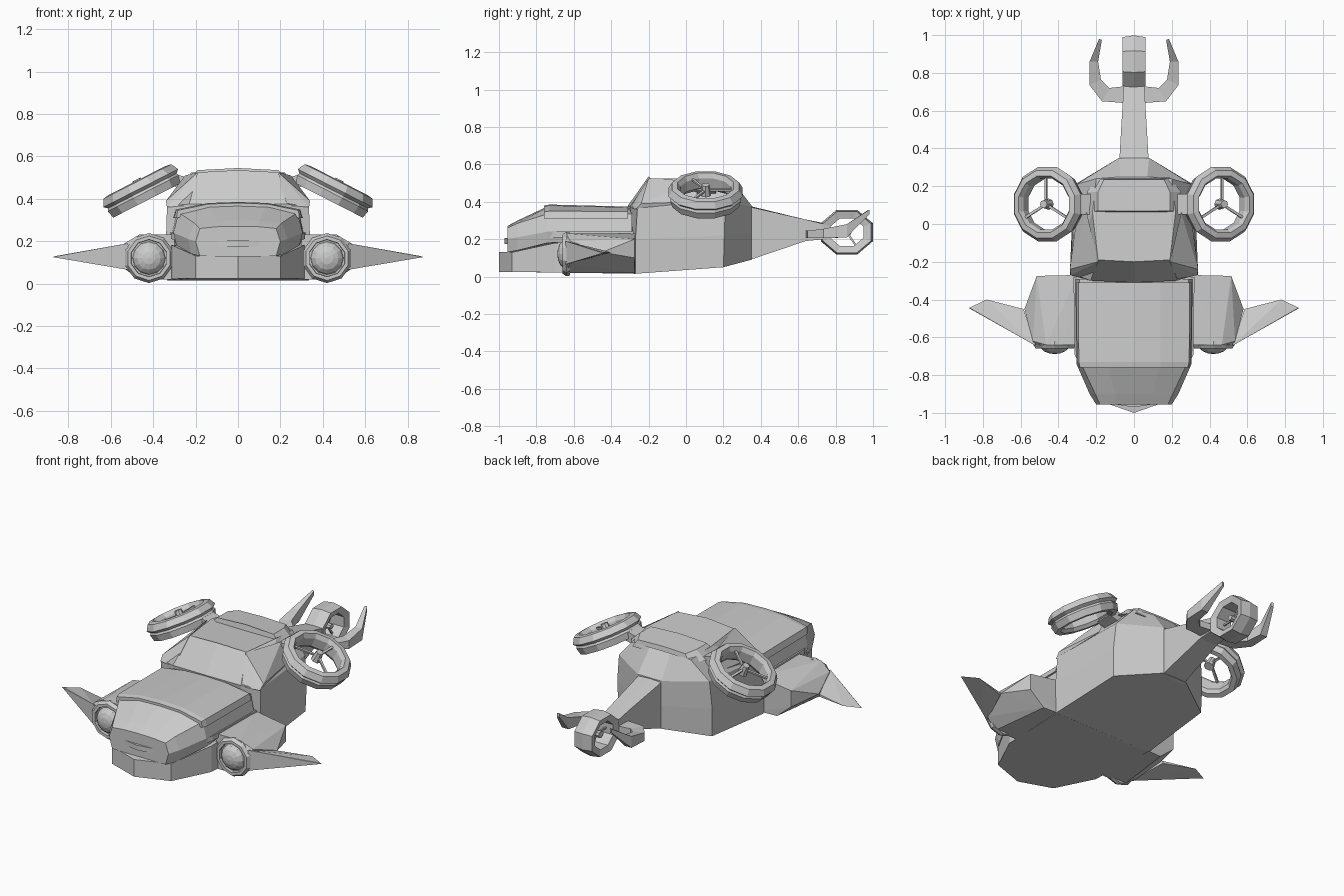
import bpy, bmesh, math
from mathutils import Matrix, Vector

if "Cube" in bpy.data.objects:
    bpy.data.objects.remove(bpy.data.objects["Cube"])


def finish(name, bm, mirror=False):
    bmesh.ops.recalc_face_normals(bm, faces=bm.faces)
    me = bpy.data.meshes.new(name)
    bm.to_mesh(me)
    bm.free()
    ob = bpy.data.objects.new(name, me)
    bpy.context.collection.objects.link(ob)
    if mirror:
        ob.modifiers.new("mirror", 'MIRROR')
    return ob


def loft(name, rings, sym=True, mirror=False, closed=False):
    """Skin rings of points; sym rings are right halves starting and ending at x=0."""
    bm = bmesh.new()
    if sym:
        rings = [r + [(-x, y, z) for x, y, z in reversed(r) if x > 0] for r in rings]
    vs = [[bm.verts.new(p) for p in r] for r in rings]
    n = len(vs[0])
    pairs = list(zip(vs, vs[1:])) + ([(vs[-1], vs[0])] if closed else [])
    for a, b in pairs:
        for i in range(n):
            j = (i + 1) % n
            bm.faces.new((a[i], a[j], b[j], b[i]))
    if not closed:
        bm.faces.new(vs[0])
        bm.faces.new(vs[-1])
    return finish(name, bm, mirror)


def along_y(y, half):
    return [(x, y, z) for x, z in half]


def hull(name, pts, mirror=True):
    bm = bmesh.new()
    for p in pts:
        bm.verts.new(p)
    res = bmesh.ops.convex_hull(bm, input=bm.verts)
    junk = {v for v in res["geom_interior"] if isinstance(v, bmesh.types.BMVert)}
    bmesh.ops.delete(bm, geom=list(junk), context='VERTS')
    return finish(name, bm, mirror)


def ring(name, profile, n, mat, mirror=True):
    """Revolve a closed (radius, height) profile about local z."""
    rings = []
    for i in range(n):
        a = 2 * math.pi * (i + .5) / n
        rings.append([tuple(mat @ Vector((r * math.cos(a), r * math.sin(a), h))) for r, h in profile])
    return loft(name, rings, sym=False, mirror=mirror, closed=True)


def hub_and_blades(name, mat, reach, hub_r, hub_h, mirror=True, start=90):
    bm = bmesh.new()
    bmesh.ops.create_cone(bm, cap_ends=True, segments=8, radius1=hub_r, radius2=hub_r * .7,
                          depth=hub_h, matrix=mat)
    for k in range(3):
        m = mat @ Matrix.Rotation(math.radians(start + 120 * k), 4, 'Z') @ \
            Matrix.Translation((reach / 2, 0, 0)) @ Matrix.Diagonal((reach, hub_r * .45, hub_r * .35, 1))
        bmesh.ops.create_cube(bm, size=1, matrix=m)
    return finish(name, bm, mirror)


# Lower nose hull
loft("lower_nose_hull", [
    [(0, -1, .025), (.2, -.93, .025), (.31, -.7, .022), (.33, -.27, .015), (0, -.27, .015)],
    [(0, -1, .13), (.2, -.93, .13), (.31, -.7, .18), (.33, -.27, .2), (0, -.27, .2)]])

# Cockpit canopy, its roof plate and sill
loft("cockpit_canopy", [
    along_y(-.955, [(0, .13), (.18, .13), (.2, .2), (.18, .26), (.1, .268), (0, .27)]),
    along_y(-.9, [(0, .13), (.22, .14), (.235, .21), (.205, .285), (.1, .295), (0, .3)]),
    along_y(-.74, [(0, .17), (.29, .18), (.305, .24), (.28, .335), (.14, .37), (0, .375)]),
    along_y(-.29, [(0, .18), (.3, .2), (.31, .24), (.29, .335), (.14, .36), (0, .365)])])
loft("canopy_roof_plate", [
    along_y(-.76, [(0, .33), (.29, .31), (.285, .345), (.14, .375), (0, .38)]),
    along_y(-.73, [(0, .33), (.302, .31), (.292, .35), (.14, .38), (0, .385)]),
    along_y(-.31, [(0, .33), (.306, .31), (.295, .348), (.14, .37), (0, .374)])])
loft("canopy_sill", [
    [(0, -.97, z), (.195, -.94, z), (.315, -.69, z + .035), (.32, -.28, z + .035), (0, -.28, z + .035)]
    for z in (.175, .205)])

# Main cabin body
loft("main_body", [
    [(0, -.28, .015), (.23, -.28, .015), (.335, -.27, .015), (.315, .2, .05), (.08, .35, .09), (0, .35, .09)],
    [(0, -.28, .2), (.23, -.28, .2), (.34, -.27, .2), (.32, .205, .22), (.08, .35, .23), (0, .35, .23)],
    [(0, -.31, .38), (.23, -.3, .375), (.335, -.26, .365), (.305, .21, .385), (.08, .35, .38), (0, .35, .38)],
    [(0, -.2, .535), (.19, -.19, .525), (.22, .06, .525), (.2, .24, .5), (.07, .25, .51), (0, .25, .51)]])
loft("roof_engine_deck", [
    [(0, .06, .5), (.25, .06, .48), (.25, .17, .48), (.19, .245, .48), (0, .245, .48)],
    [(0, .07, .545), (.19, .07, .535), (.19, .17, .535), (.16, .235, .525), (0, .235, .53)]])
hull("window_pillar", [(.22, -.3, .37), (.335, -.27, .36), (.3, .06, .4), (.34, -.24, .39),
                       (.19, -.2, .525), (.25, .06, .51), (.235, -.1, .5)])

# Lift rotors with tilted ducts
tilt = Matrix.Translation((.452, .105, .437)) @ Matrix.Rotation(math.radians(27), 4, 'Y')
ring("rotor_duct", [(.14, -.03), (.155, -.05), (.185, -.05), (.195, -.012), (.188, 0),
                    (.205, .015), (.185, .05), (.155, .055), (.14, .03)], 12, tilt)
hub_and_blades("lift_rotor", tilt @ Matrix.Translation((0, 0, .03)), .15, .03, .06)
hull("rotor_pylon", [(x, y, z + d) for x, z in ((.2, .46), (.31, .49)) for y in (.05, .16) for d in (-.03, .03)])

# Side nacelles with round intakes and stub wings
front = [(.42 + .118 * math.cos(a), -.64, .125 + .115 * math.sin(a))
         for a in [math.pi * (i + .5) / 4 for i in range(8)]]
hull("nacelle", front + [(.3, -.64, .02), (.3, -.64, .23), (.535, -.62, .07), (.535, -.62, .19),
                         (.58, -.45, .13), (.3, -.27, .02), (.42, -.275, .02),
                         (.515, -.275, .1), (.515, -.275, .2), (.3, -.27, .23)])
intake = Matrix.Translation((.42, -.64, .12)) @ Matrix.Rotation(math.pi / 2, 4, 'X')
ring("intake_lip", [(.085, -.02), (.115, -.02), (.118, .0), (.105, .02), (.088, .02)], 10, intake)
bm = bmesh.new()
bmesh.ops.create_uvsphere(bm, u_segments=12, v_segments=8, radius=.078,
                          matrix=intake @ Matrix.Diagonal((1, 1, .62, 1)))
finish("intake_dome", bm, True)
hull("stub_wing", [(.52, -.645, .065), (.52, -.645, .19), (.585, -.45, .13), (.585, -.45, .115),
                   (.875, -.445, .125), (.78, -.4, .13), (.86, -.45, .13)])

# Tail boom
loft("tail_boom", [
    along_y(.33, [(0, .085), (.078, .085), (.078, .375), (0, .38)]),
    along_y(.64, [(0, .19), (.06, .19), (.06, .305), (0, .305)]),
    along_y(.74, [(0, .2), (.055, .2), (.055, .28), (0, .285)])])

# Tail duct and tail rotor, spinning about x
tail = Matrix.Translation((0, .86, .237)) @ Matrix.Rotation(math.pi / 2, 4, 'Y') @ \
    Matrix.Diagonal((.85, 1, 1, 1))
ring("tail_duct", [(.095, -.05), (.14, -.06), (.15, 0), (.14, .06), (.095, .05)], 8, tail, False)
hub_and_blades("tail_rotor", tail, .11, .025, .06, False, 30)

# Curved tail claws: outer edge, inner edge and height at each station
claw = [(.04, .64, .04, .73, .225), (.17, .65, .13, .72, .225), (.235, .735, .175, .765, .23),
        (.235, .86, .19, .86, .245), (.185, .98, .17, .975, .345)]
loft("tail_claw", [
    [(ox, oy, z + t), (ix, iy, z + t), (ix, iy, z - t), (ox, oy, z - t)]
    for (ox, oy, ix, iy, z), t in zip(claw, (.02, .02, .025, .035, .012))], sym=False, mirror=True)
